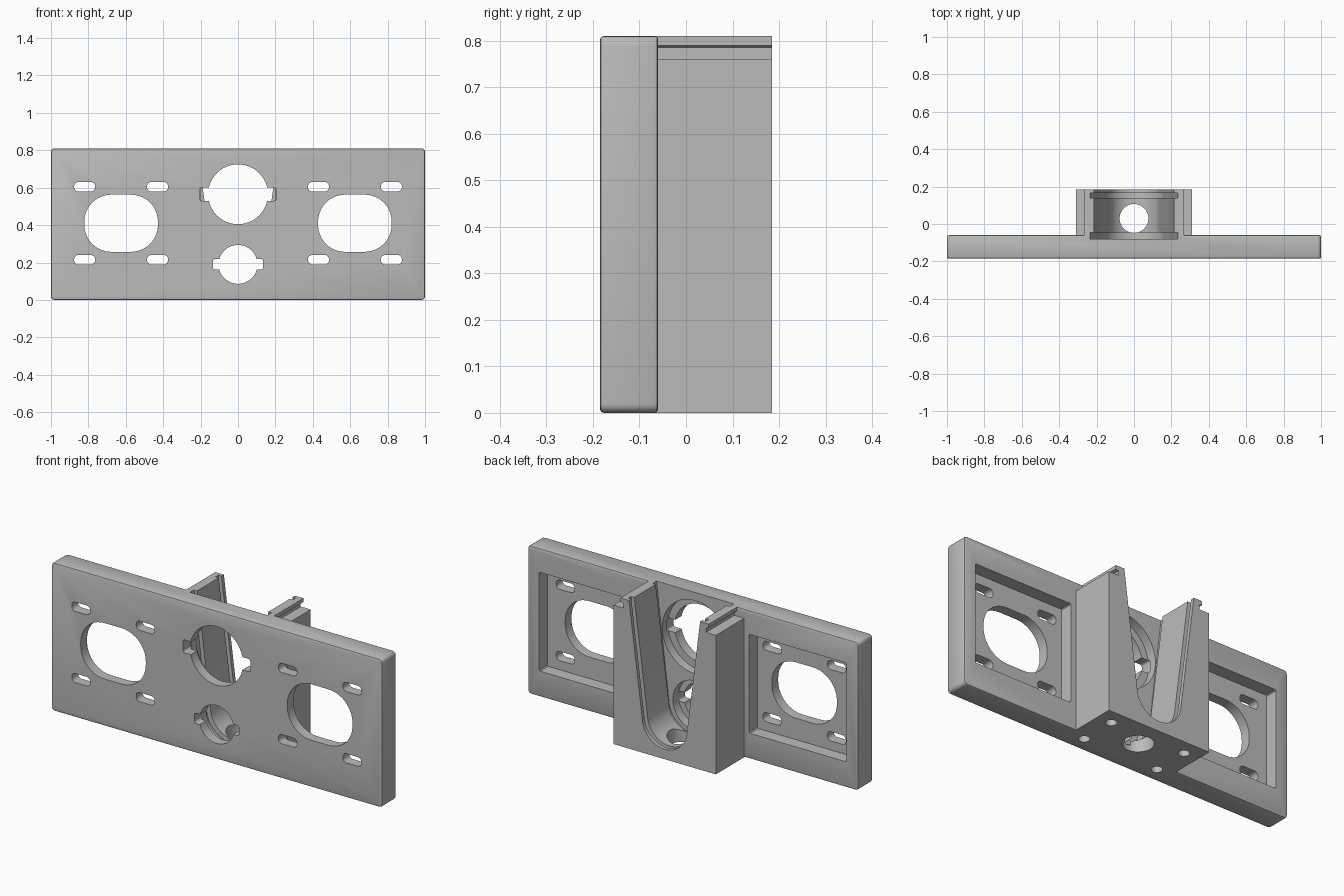
import bpy, bmesh, math
from mathutils import Vector

cube = bpy.data.objects.get("Cube")
if cube:
    bpy.data.objects.remove(cube, do_unlink=True)

grey = bpy.data.materials.new("plain grey")
grey.use_nodes = True
grey.diffuse_color = (0.5, 0.5, 0.5, 1)
grey.node_tree.nodes["Principled BSDF"].inputs["Base Color"].default_value = (0.5, 0.5, 0.5, 1)

FRONT, BACK, REAR, TOP = -0.185, -0.06, 0.185, 0.81
FLOOR = -0.13          # inner face of the thin front skin
SIDE_X, MID_Z = 0.625, 0.41
BIG_Z, SMALL_Z = 0.565, 0.19


def prism(name, points, a, b, axis="y"):
    """Extrude a 2D outline (x,z along y, or x,y along z) from a to b."""
    place = (lambda p, d: (p[0], d, p[1])) if axis == "y" else (lambda p, d: (p[0], p[1], d))
    bm = bmesh.new()
    face = bm.faces.new([bm.verts.new(place(p, a)) for p in points])
    new = bmesh.ops.extrude_face_region(bm, geom=[face])["geom"]
    move = Vector(place((0, 0), b - a))
    bmesh.ops.translate(bm, vec=move, verts=[v for v in new if isinstance(v, bmesh.types.BMVert)])
    bmesh.ops.recalc_face_normals(bm, faces=bm.faces)
    mesh = bpy.data.meshes.new(name)
    bm.to_mesh(mesh)
    bm.free()
    mesh.materials.append(grey)
    obj = bpy.data.objects.new(name, mesh)
    bpy.context.collection.objects.link(obj)
    return obj


def arc(cx, cz, r, start, end, n):
    steps = [math.radians(start + (end - start) * i / n) for i in range(n + 1)]
    return [(cx + r * math.cos(t), cz + r * math.sin(t)) for t in steps]


def circle(cx, cz, r, n=48):
    return arc(cx, cz, r, 0, 360, n)[:-1]


def rounded(cx, cz, hw, hh, r, n=6):
    """Rounded rectangle outline from half width and half height."""
    pts = []
    for k, (sx, sz) in enumerate([(1, 1), (-1, 1), (-1, -1), (1, -1)]):
        pts += arc(cx + sx * (hw - r), cz + sz * (hh - r), r, 90 * k, 90 * k + 90, n)
    return pts


def apply(obj, mod):
    bpy.ops.object.select_all(action="DESELECT")
    bpy.context.view_layer.objects.active = obj
    obj.select_set(True)
    bpy.ops.object.modifier_apply(modifier=mod.name)


def combine(obj, other, operation):
    mod = obj.modifiers.new("combine", "BOOLEAN")
    mod.object, mod.operation, mod.solver = other, operation, "EXACT"
    apply(obj, mod)
    bpy.data.objects.remove(other, do_unlink=True)


def cut(points, a, b, axis="y"):
    combine(body, prism("cutter", points, a, b, axis), "DIFFERENCE")


def channel(grow, top):
    """Tapered U outline, from the upper left down and round to the upper right."""
    w = 0.215 + grow
    return [(-w, top)] + arc(0, SMALL_Z, 0.135 + grow, 190, 350, 28) + [(w, top)]


# Wall plate with softened edges
body = prism("mounting_plate", rounded(0, TOP / 2, 1, TOP / 2, 0.02, 4), FRONT, BACK)
bevel = body.modifiers.new("soft_edges", "BEVEL")
bevel.width, bevel.segments, bevel.limit_method = 0.008, 2, "ANGLE"
bevel.angle_limit = math.radians(40)
apply(body, bevel)

# Rear holder: tapered U channel between two arms, each with a hooked rail on top
rail = [(0.215, TOP), (0.267, TOP), (0.267, 0.79), (0.25, 0.785), (0.25, 0.76), (0.31, 0.76), (0.31, 0)]
left_side = [(-x, z) for x, z in reversed(rail)][:-1]
outline = rail + left_side + channel(0, TOP)[:-1]
combine(body, prism("rear_holder", outline, BACK - 0.01, REAR), "UNION")

# Slide-in grooves following the channel
for a, b in ((-0.08, -0.045), (0.14, 0.165)):
    cut(channel(0.025, TOP + 0.05), a, b)

# Round sockets with side keyways, and wider counterbores behind them
for z, r, tab, tab_h, bore in ((BIG_Z, 0.16, 0.204, 0.035, 0.2), (SMALL_Z, 0.104, 0.135, 0.028, 0.136)):
    cut(circle(0, z, bore), FLOOR, BACK + 0.01)
    cut(circle(0, z, r), FRONT - 0.1, BACK + 0.02)
    cut(rounded(0, z, tab, tab_h, 0.012, 3), FRONT - 0.1, FLOOR + 0.01)

# Side bays: rear pocket, large opening and four slots
for side in (-1, 1):
    cx = side * SIDE_X
    cut(rounded(side * 0.635, MID_Z, 0.295, 0.27, 0.005, 1), FLOOR, BACK + 0.1)
    cut(rounded(cx, MID_Z, 0.197, 0.153, 0.145, 10), FRONT - 0.1, BACK + 0.1)
    for dx in (-0.195, 0.195):
        for dz in (-0.195, 0.195):
            cut(rounded(cx + dx, MID_Z + dz, 0.056, 0.025, 0.022), FRONT - 0.1, BACK + 0.1)

# Drain hole and four screw holes in the underside
cut(circle(0, 0.03, 0.077), -0.1, 0.12, "z")
for x in (-0.225, 0.225):
    for y in (-0.1, 0.1):
        cut(circle(x, y, 0.028, 20), -0.1, 0.1, "z")

body.name = "wall_plate_with_holder"
bpy.ops.object.select_all(action="DESELECT")
body.select_set(True)
bpy.context.view_layer.objects.active = body
bpy.ops.object.shade_smooth_by_angle(angle=math.radians(30))
